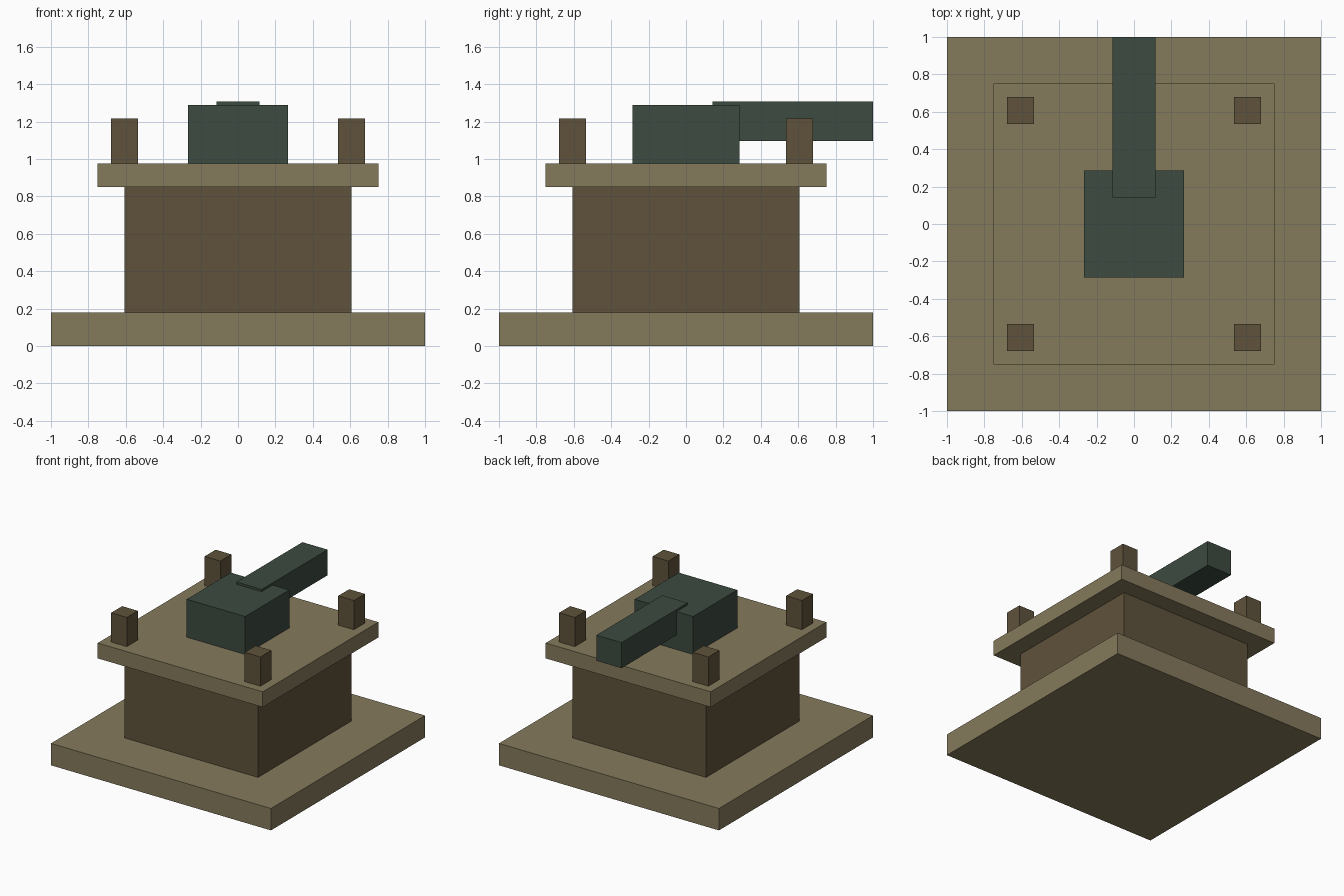
import bpy
import bmesh

if "Cube" in bpy.data.objects:
    bpy.data.objects.remove(bpy.data.objects["Cube"])


def material(name, rgb):
    mat = bpy.data.materials.new(name)
    mat.diffuse_color = (*rgb, 1)
    mat.use_nodes = True
    mat.node_tree.nodes["Principled BSDF"].inputs["Base Color"].default_value = mat.diffuse_color
    return mat


tan = material("tan stone", (0.235, 0.195, 0.107))
brown = material("dark brown", (0.112, 0.084, 0.043))
green = material("dark green metal", (0.045, 0.070, 0.052))


def box(name, x, y, z, mat):
    """Box spanning the given (min, max) ranges."""
    bm = bmesh.new()
    bmesh.ops.create_cube(bm, size=1)
    for v in bm.verts:
        v.co = [r[0] if c < 0 else r[1] for c, r in zip(v.co, (x, y, z))]
    mesh = bpy.data.meshes.new(name)
    bm.to_mesh(mesh)
    bm.free()
    mesh.materials.append(mat)
    obj = bpy.data.objects.new(name, mesh)
    bpy.context.collection.objects.link(obj)
    return obj


def sym(h):
    return (-h, h)


# Stacked tower: foundation, body and platform
box("foundation", sym(1), sym(1), (0, 0.18), tan)
box("tower_body", sym(0.607), sym(0.607), (0.18, 0.85), brown)
box("platform", sym(0.75), sym(0.75), (0.85, 0.976), tan)

# Four corner posts
for sx, side in ((-1, "left"), (1, "right")):
    for sy, end in ((-1, "front"), (1, "back")):
        cx, cy = 0.607 * sx, 0.607 * sy
        box(f"corner_post_{end}_{side}", (cx - 0.0715, cx + 0.0715),
            (cy - 0.0715, cy + 0.0715), (0.976, 1.216), brown)

# Gun housing with its barrel pointing backwards
box("gun_housing", sym(0.266), sym(0.286), (0.976, 1.288), green)
box("gun_barrel", sym(0.115), (0.143, 1.0), (1.096, 1.306), green)
